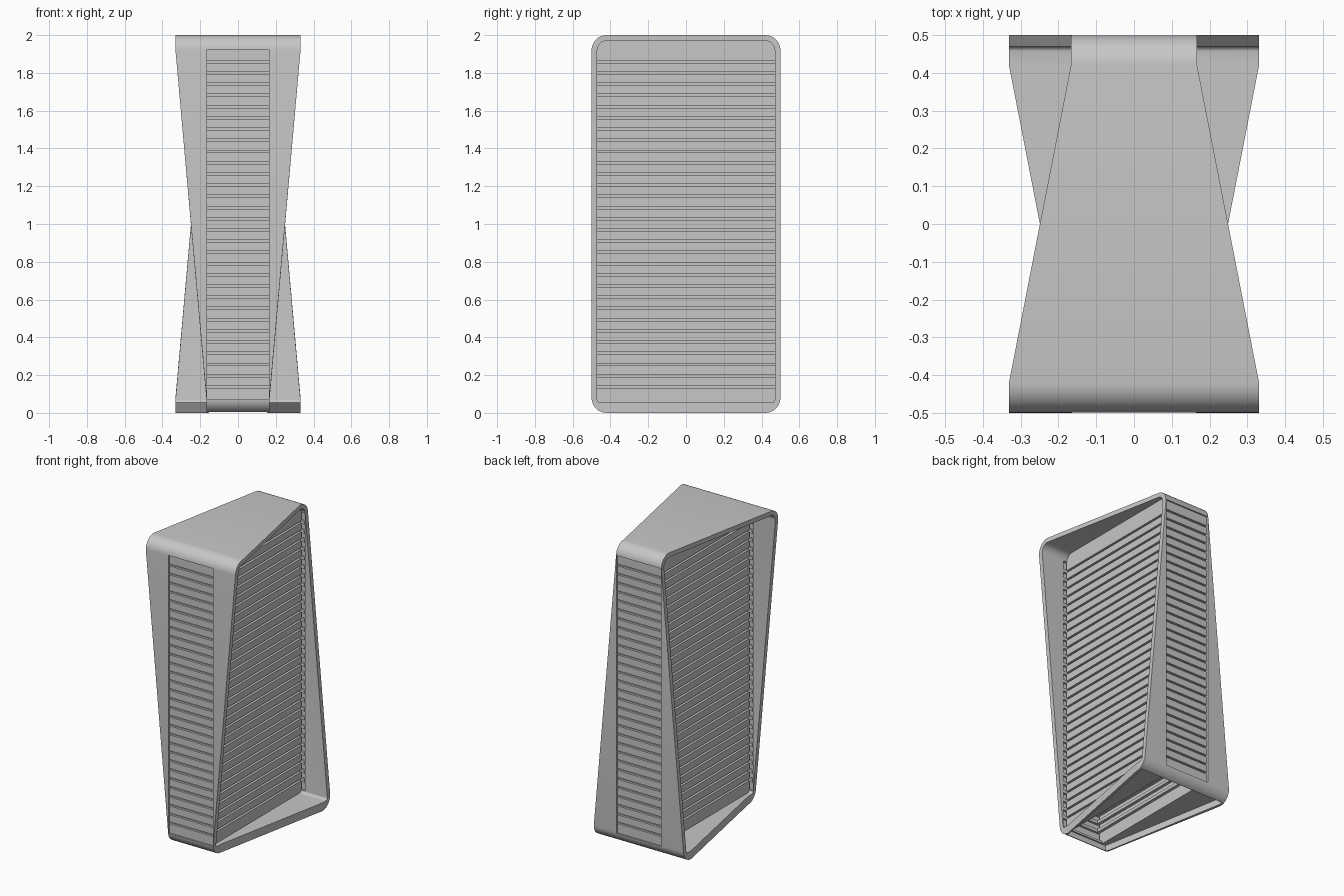
import bpy, math

if "Cube" in bpy.data.objects:
    bpy.data.objects.remove(bpy.data.objects["Cube"], do_unlink=True)

grey = bpy.data.materials.new("matte grey")
grey.use_nodes = True
COLOR = (0.57, 0.57, 0.57, 1)
grey.diffuse_color = COLOR
grey.node_tree.nodes["Principled BSDF"].inputs["Base Color"].default_value = COLOR


def make(name, verts, faces):
    mesh = bpy.data.meshes.new(name)
    mesh.from_pydata(verts, [], faces)
    mesh.materials.append(grey)
    obj = bpy.data.objects.new(name, mesh)
    bpy.context.collection.objects.link(obj)
    return obj


def clamp(v):
    return max(-1, min(1, v))


def half_width(y, z):
    # wide at top front and bottom back, narrow at the opposite corners
    return 0.249 - 0.082 * clamp(y / 0.42) * clamp((z - 1) / 0.92)


def rounded_loop(hy, z0, z1, r_low, r_high, seg=8):
    pts = []
    corners = [(1, z0, r_low, -90), (1, z1, r_high, 0), (-1, z1, r_high, 90), (-1, z0, r_low, 180)]
    for side, z, r, start in corners:
        cz = z + r if z == z0 else z - r
        for i in range(seg + 1):
            a = math.radians(start + 90 * i / seg)
            pts.append((side * (hy - r) + r * math.cos(a), cz + r * math.sin(a)))
    return pts


def prism(name, outline, z0, z1):
    n = len(outline)
    verts = [(x, y, z) for z in (z0, z1) for x, y in outline]
    faces = [(i, (i + 1) % n, (i + 1) % n + n, i + n) for i in range(n)]
    faces += [tuple(reversed(range(n))), tuple(range(n, 2 * n))]
    return make(name, verts, faces)


def rect(hx, hy):
    return [(-hx, -hy), (hx, -hy), (hx, hy), (-hx, hy)]


# twisted shell: rounded frame with tapering walls
outer = rounded_loop(0.5, 0, 2, 0.08, 0.08)
inner = rounded_loop(0.47, 0.055, 1.97, 0.015, 0.05)
# floor edges turn straight at the same depth as the outside corners
inner[0], inner[-1] = (0.42, 0.055), (-0.42, 0.055)
n = len(outer)
verts = [(s * half_width(y, z), y, z) for loop in (outer, inner) for s in (1, -1) for y, z in loop]
faces = []
for i in range(n):
    j = (i + 1) % n
    faces += [(i, j, n + j, n + i),
              (2 * n + j, 2 * n + i, 3 * n + i, 3 * n + j),
              (j, i, 2 * n + i, 2 * n + j),
              (n + i, n + j, 3 * n + j, 3 * n + i)]
shell = make("shell", verts, faces)

# vent openings front and back, underside recess and core opening
front_w, back_w = half_width(-0.42, 0) - 0.015, half_width(0.42, 0) - 0.015
recess = [(-front_w, -0.45), (front_w, -0.45), (back_w, 0.45), (-back_w, 0.45)]
cutters = [prism("vent_cutter", rect(0.164, 0.6), 0.07, 1.925),
           prism("recess_cutter", recess, -0.1, 0.042),
           prism("core_cutter", rect(0.122, 0.44), -0.1, 0.1)]
bpy.context.view_layer.objects.active = shell
for cutter in cutters:
    cutter.hide_render = True
    mod = shell.modifiers.new("cut", "BOOLEAN")
    mod.operation = "DIFFERENCE"
    mod.solver = "EXACT"
    mod.object = cutter
    bpy.ops.object.modifier_apply(modifier=mod.name)
for cutter in cutters:
    bpy.data.objects.remove(cutter, do_unlink=True)

bpy.ops.object.select_all(action="DESELECT")
shell.select_set(True)
bpy.ops.object.shade_smooth_by_angle(angle=math.radians(25))

# slatted panels: a grooved sheet, the same groove heights all round
GAPS, GAP, FIRST, LAST = 30, 0.013, 0.131, 1.852


def grooved_profile(dist, depth, z0, z1, spread):
    pts = [(dist, z0)]
    for i in range(GAPS):
        z = FIRST + (LAST - FIRST) * i / (GAPS - 1)
        low, high = z - spread, z + GAP + spread
        pts += [(dist, low), (dist - depth, low), (dist - depth, high), (dist, high)]
    return pts + [(dist, z1)]


def slat_panel(name, turn, dist, half_len, depth, wall, z0, z1):
    skin = grooved_profile(dist, depth, z0, z1, 0)
    back = grooved_profile(dist - wall, depth, z0, z1, 0.004)
    loop = skin + back[::-1]
    count, m = len(loop), len(skin)
    verts = [(d, s * half_len, z) for s in (-1, 1) for d, z in loop]
    faces = [(k, count + k, count + (k + 1) % count, (k + 1) % count) for k in range(count)]
    # end caps between skin and back
    for k in range(m - 1):
        a, b, c, d = k, k + 1, count - 2 - k, count - 1 - k
        faces += [(a, b, c, d), (count + d, count + c, count + b, count + a)]
    panel = make(name, verts, faces)
    panel.rotation_euler.z = math.radians(turn)


for name, turn in (("left_slats", 0), ("right_slats", 180)):
    slat_panel(name, turn, 0.137, 0.472, 0.02, 0.012, 0.046, 1.975)
for name, turn in (("back_slats", 90), ("front_slats", -90)):
    slat_panel(name, turn, 0.49, 0.1635, 0.014, 0.006, 0.068, 1.927)
